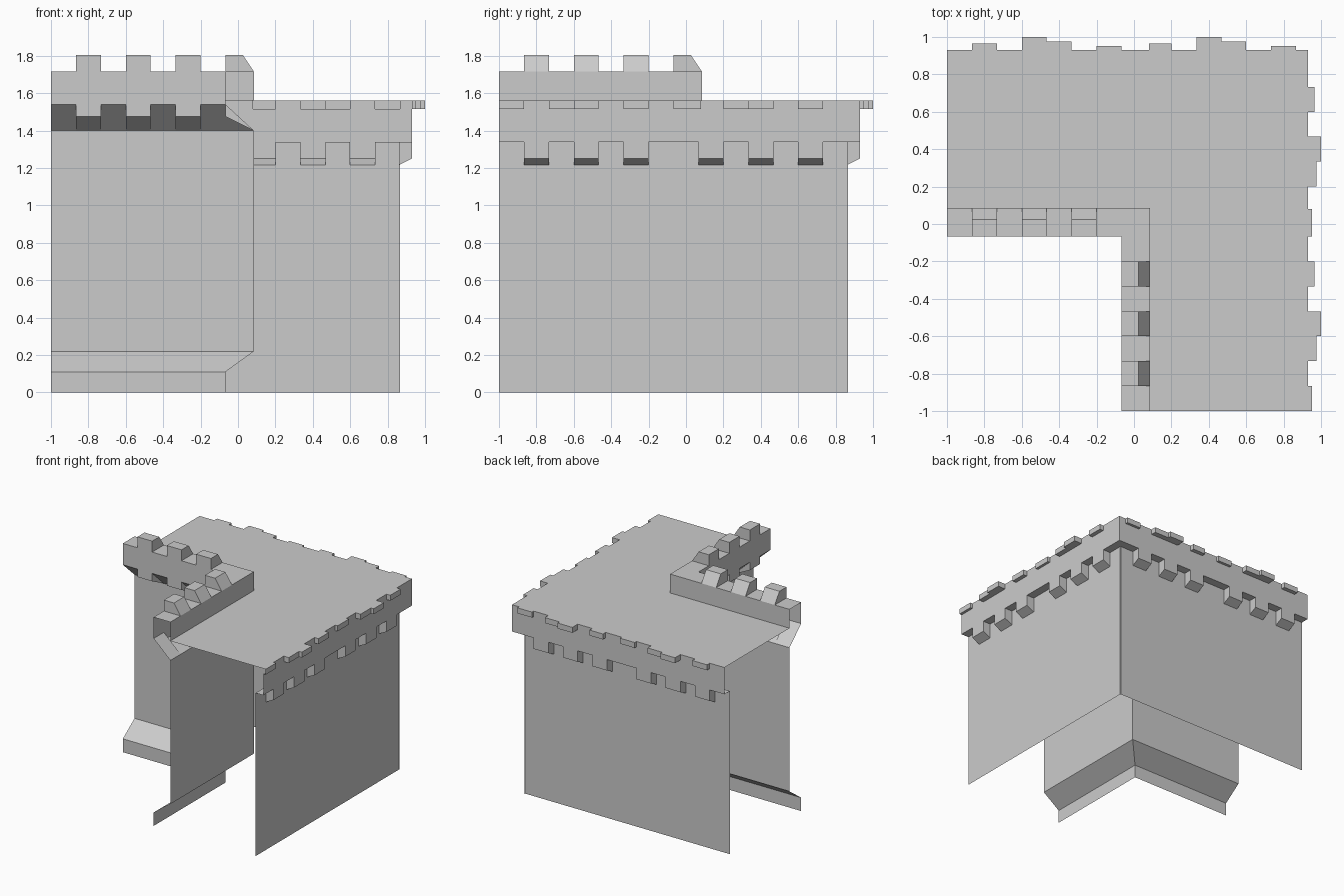
import bpy, bmesh, math
from mathutils import Vector

if "Cube" in bpy.data.objects:
    bpy.data.objects.remove(bpy.data.objects["Cube"])

# Corner wall: two mirrored arms meeting on the x = y diagonal.
# A section point is (d, z): d = offset across the arm, z = height; t runs along the arm.
IN0, IN1 = -0.067, 0.085          # inner overhang and inner wall plane
OUT0, OUT1 = 0.86, 0.93           # outer wall plane and outer overhang
FLOOR, STONE_Z = 1.56, 1.515
CELL = 2 / 15


def place(arm, d, t, z):
    return Vector((d, t, z)) if arm == 0 else Vector((t, d, z))


def add_face(bm, pts, hint):
    f = bm.faces.new([bm.verts.new(p) for p in pts])
    f.normal_update()
    if f.normal.dot(hint) < 0:
        f.normal_flip()


def part(name, edges, values, profile, side=None):
    """Sweep profile(value) through each cell, mitre the last cell on the
    diagonal, and close the steps where neighbouring cells differ."""
    bm = bmesh.new()
    for arm in (0, 1):
        vals = values[arm]
        for i, v in enumerate(vals):
            last = i == len(vals) - 1
            pts = profile(v)
            for (d0, z0), (d1, z1) in zip(pts, pts[1:]):
                e0, e1 = (d0, d1) if last else (edges[i + 1],) * 2
                add_face(bm, [place(arm, d0, edges[i], z0), place(arm, d1, edges[i], z1),
                              place(arm, d1, e1, z1), place(arm, d0, e0, z0)],
                         place(arm, z0 - z1, 0, d1 - d0))
            if side and not last and v != vals[i + 1]:
                w = vals[i + 1]
                add_face(bm, [place(arm, d, edges[i + 1], z) for d, z in side(max(v, w), min(v, w))],
                         place(arm, 0, 1 if v > w else -1, 0))
    bmesh.ops.remove_doubles(bm, verts=bm.verts, dist=1e-4)
    bmesh.ops.dissolve_limit(bm, angle_limit=math.radians(0.5), verts=bm.verts, edges=bm.edges)
    me = bpy.data.meshes.new(name)
    bm.to_mesh(me)
    bm.free()
    ob = bpy.data.objects.new(name, me)
    bpy.context.collection.objects.link(ob)
    return ob


def grid(n):
    return [-1 + i * CELL for i in range(n)]


# Inner wall with sloped plinth
part("inner_wall", [-1], [[0], [0]],
     lambda v: [(IN0, 0), (IN0, 0.11), (IN1, 0.22), (IN1, 1.40)])

# Inner parapet: corbels below, merlons above in alternate cells
inner = [0, 1, 0, 1, 0, 1, 0, 0]
part("inner_corbels", grid(8), [inner, inner],
     lambda v: [(IN1, 1.40), (IN0, 1.475 if v else 1.54), (IN0, 1.60)] if not v else
     [(IN1, 1.40), (IN0, 1.475), (IN0, 1.54), (IN0, 1.60)],
     lambda a, b: [(IN1, 1.40), (IN0, 1.54), (IN0, 1.475)])
part("parapet", grid(8), [inner, inner],
     lambda v: [(IN0, 1.60), (IN0, 1.715)]
     + ([(IN0, 1.805), (0.025, 1.805)] if v else [])
     + [(IN1, 1.715), (IN1, FLOOR)],
     lambda a, b: [(IN0, 1.715), (IN0, 1.805), (0.025, 1.805), (IN1, 1.715)])

# Walkway floor
part("walkway", [-1], [[0], [0]], lambda v: [(IN1, FLOOR), (OUT1, FLOOR)])

# Uneven edge stones along the outer rim
rim = [0.022, 0, 0.045, 0.07, 0, 0.035, 0]
rim_edges = grid(15)
rim_edges[8] = 0.08
part("edge_stones", rim_edges, [rim * 2 + [0], rim[::-1] * 2 + [0]],
     lambda v: [(OUT1, FLOOR), (OUT1 + v, FLOOR), (OUT1 + v, STONE_Z), (OUT1, STONE_Z)]
     if v else [(OUT1, FLOOR), (OUT1, STONE_Z)],
     lambda a, b: [(OUT1 + b, FLOOR), (OUT1 + a, FLOOR), (OUT1 + a, STONE_Z), (OUT1 + b, STONE_Z)])

# Outer wall with overhang and corbels
outer = [1 if i in (1, 3, 5, 8, 10, 12) else 0 for i in range(15)]
part("outer_wall", grid(15), [outer, outer],
     lambda v: [(OUT1, STONE_Z), (OUT1, 1.34)]
     + ([(OUT1, 1.25), (OUT0, 1.215)] if v else [(OUT0, 1.34), (OUT0, 1.215)])
     + [(OUT0, 0)],
     lambda a, b: [(OUT0, 1.34), (OUT1, 1.34), (OUT1, 1.25), (OUT0, 1.215)])
